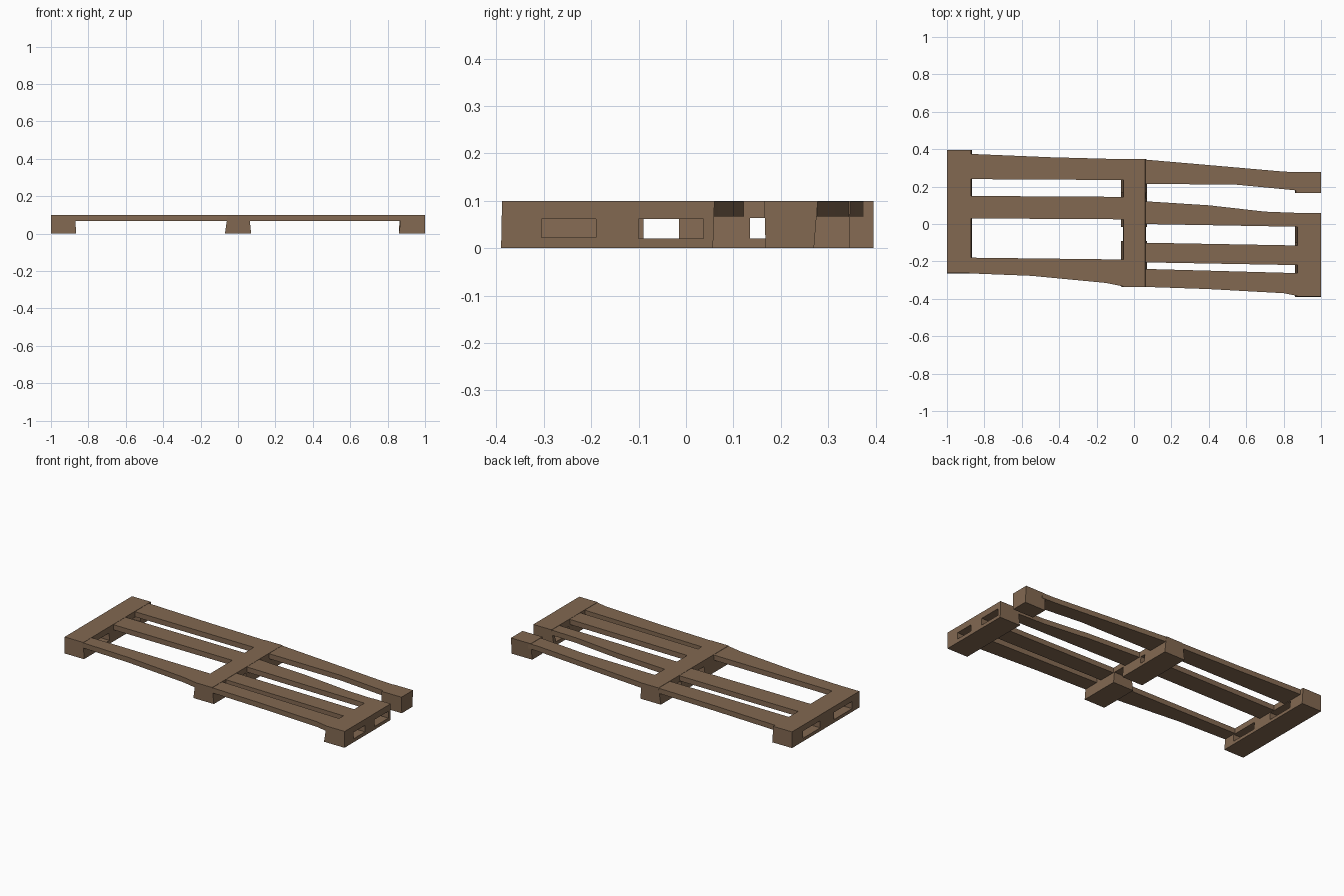
import bpy, bmesh

if "Cube" in bpy.data.objects:
    bpy.data.objects.remove(bpy.data.objects["Cube"])

wood = bpy.data.materials.new("weathered brown wood")
wood.diffuse_color = (0.225, 0.14, 0.083, 1)
wood.use_nodes = True
wood.node_tree.nodes["Principled BSDF"].inputs["Base Color"].default_value = wood.diffuse_color


def loft(name, low, high, z0, z1):
    """Solid between a lower and an upper outline with equal point counts."""
    bm = bmesh.new()
    a = [bm.verts.new((x, y, z0)) for x, y in low]
    b = [bm.verts.new((x, y, z1)) for x, y in high]
    n = len(a)
    bm.faces.new(a[::-1])
    bm.faces.new(b)
    for i in range(n):
        j = (i + 1) % n
        bm.faces.new((a[i], a[j], b[j], b[i]))
    bmesh.ops.recalc_face_normals(bm, faces=bm.faces)
    me = bpy.data.meshes.new(name)
    bm.to_mesh(me)
    bm.free()
    ob = bpy.data.objects.new(name, me)
    bpy.context.collection.objects.link(ob)
    me.materials.append(wood)
    return ob


def rect(x0, x1, y0, y1):
    return [(x0, y0), (x1, y0), (x1, y1), (x0, y1)]


def beam(name, bottom, top, holes=()):
    """Cross beam, slightly tapered, with slots (y0, y1, z0, z1) cut along x."""
    ob = loft(name, rect(*bottom), rect(*top), 0, 0.1)
    for k, (y0, y1, z0, z1) in enumerate(holes):
        r = rect(bottom[0] - 0.1, bottom[1] + 0.1, y0, y1)
        cut = loft(f"{name}_slot_cutter_{k}", r, r, z0, z1)
        mod = ob.modifiers.new("slot", 'BOOLEAN')
        mod.operation = 'DIFFERENCE'
        mod.solver = 'EXACT'
        mod.object = cut
        cut.hide_render = True
        cut.hide_viewport = True
        cut.display_type = 'WIRE'
    return ob


def slat(name, back, front):
    """Deck board: back edge and front edge given left to right."""
    outline = list(front) + list(back)[::-1]
    return loft(name, outline, outline, 0.067, 0.0985)


# cross beams
beam("left_beam", (-1, -0.865, -0.265, 0.395), (-1, -0.872, -0.262, 0.395),
     [(-0.19, -0.015, 0.02, 0.064), (0.12, 0.29, 0.02, 0.064)])
beam("middle_beam", (-0.07, 0.07, -0.335, 0.345), (-0.055, 0.06, -0.337, 0.347),
     [(-0.09, -0.015, -0.02, 0.066), (0.135, 0.168, 0.02, 0.064)])
beam("right_beam", (0.86, 1, -0.39, 0.057), (0.875, 1, -0.388, 0.06),
     [(-0.305, -0.19, 0.022, 0.062), (-0.1, 0.037, 0.02, 0.062)])
beam("broken_corner_block", (0.86, 1, 0.168, 0.27), (0.865, 1, 0.165, 0.278))

# left deck slats
L, M = -0.88, -0.045
slat("left_back_slat", [(L, 0.375), (-0.45, 0.357), (M, 0.346)],
     [(L, 0.24), (M, 0.235)])
slat("left_middle_slat", [(L, 0.15), (M, 0.145)], [(L, 0.03), (M, 0.025)])
slat("left_front_slat", [(L, -0.18), (M, -0.19)],
     [(L, -0.264), (-0.55, -0.277), (-0.15, -0.315), (M, -0.336)])

# right deck slats
M, R = 0.05, 0.885
slat("right_back_slat", [(M, 0.345), (0.4, 0.315), (0.8, 0.28), (R, 0.277)],
     [(M, 0.215), (0.55, 0.21), (R, 0.178)])
slat("right_middle_slat", [(M, 0.122), (0.4, 0.1), (0.7, 0.066), (R, 0.059)],
     [(M, 0.0), (R, -0.015)])
slat("right_inner_slat", [(M, -0.1), (R, -0.115)], [(M, -0.205), (R, -0.22)])
slat("right_front_slat", [(M, -0.24), (R, -0.263)],
     [(M, -0.336), (0.4, -0.348), (0.8, -0.37), (R, -0.387)])
